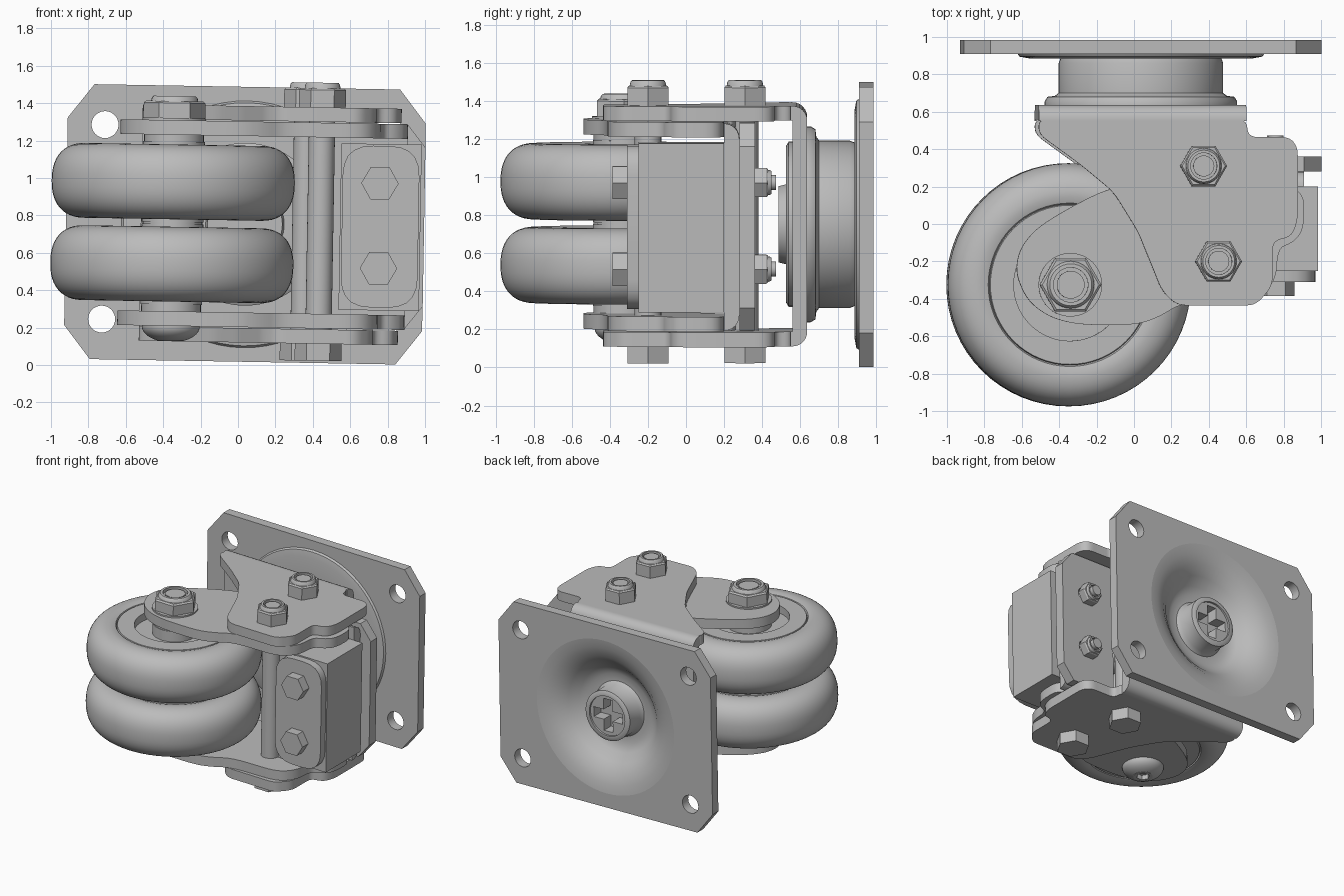
import bpy, bmesh, math
from mathutils import Matrix, Vector

cube = bpy.data.objects.get("Cube")
if cube:
    bpy.data.objects.remove(cube)

grey = bpy.data.materials.new("steel_grey")
grey.use_nodes = True
COLOUR = (0.5, 0.5, 0.5, 1)
grey.diffuse_color = COLOUR
grey.node_tree.nodes["Principled BSDF"].inputs["Base Color"].default_value = COLOUR

MID = 0.753                                   # height of the mirror plane
TILT = (Matrix.Translation((0, 0, MID)) @ Matrix.Rotation(math.radians(1), 4, 'Y')
        @ Matrix.Translation((0, 0, -MID)))
# Local (u, v, depth) to world for each depth axis
MAPS = {'z': lambda c: (c.x, c.y, c.z), 'y': lambda c: (c.x, c.z, c.y),
        'x': lambda c: (c.z, c.x, c.y)}


def finish(name, bm, axis, offset, angle=35):
    bmesh.ops.remove_doubles(bm, verts=bm.verts, dist=0.0005)
    for v in bm.verts:
        v.co = TILT @ Vector(MAPS[axis](v.co + Vector(offset)))
    bmesh.ops.recalc_face_normals(bm, faces=bm.faces)
    mesh = bpy.data.meshes.new(name)
    bm.to_mesh(mesh)
    bm.free()
    mesh.materials.append(grey)
    obj = bpy.data.objects.new(name, mesh)
    bpy.context.collection.objects.link(obj)
    bpy.context.view_layer.objects.active = obj
    bpy.ops.object.select_all(action='DESELECT')
    obj.select_set(True)
    bpy.ops.object.shade_smooth_by_angle(angle=math.radians(angle))
    return obj


def fillet(points, radius, steps=5):
    """Round every corner of a closed outline."""
    out = []
    pts = [Vector(p) for p in points]
    for i, p in enumerate(pts):
        a, b = pts[i - 1] - p, pts[(i + 1) % len(pts)] - p
        p0 = p + a.normalized() * min(radius, a.length * 0.45)
        p1 = p + b.normalized() * min(radius, b.length * 0.45)
        for k in range(steps + 1):
            t = k / steps
            out.append(p0 * (1 - t) ** 2 + p * 2 * t * (1 - t) + p1 * t * t)
    return out


def circle(u, v, r, n=32):
    return [(u + r * math.cos(math.tau * k / n), v + r * math.sin(math.tau * k / n))
            for k in range(n)]


def rect(u0, u1, v0, v1):
    return [(u0, v0), (u1, v0), (u1, v1), (u0, v1)]


def slab(name, outline, d0, d1, axis='z', holes=()):
    """Extrude a flat outline, with holes, from depth d0 to d1."""
    curve = bpy.data.curves.new(name, 'CURVE')
    curve.dimensions = '2D'
    curve.fill_mode = 'BOTH'
    curve.extrude = (d1 - d0) / 2
    for loop in (outline, *holes):
        spline = curve.splines.new('POLY')
        spline.points.add(len(loop) - 1)
        for sp, p in zip(spline.points, loop):
            sp.co = (p[0], p[1], 0, 1)
        spline.use_cyclic_u = True
    temp = bpy.data.objects.new(name + "_outline", curve)
    mesh = temp.to_mesh()
    bm = bmesh.new()
    bm.from_mesh(mesh)
    temp.to_mesh_clear()
    bpy.data.objects.remove(temp)
    bpy.data.curves.remove(curve)
    return finish(name, bm, axis, (0, 0, (d0 + d1) / 2))


def lathe(name, profile, u=0, v=0, axis='z', n=64, angle=35):
    """Spin a (radius, depth) profile round the depth axis."""
    bm = bmesh.new()
    verts = [bm.verts.new((r, 0, h)) for r, h in profile]
    edges = [bm.edges.new(pair) for pair in zip(verts, verts[1:])]
    bmesh.ops.spin(bm, geom=verts + edges, axis=(0, 0, 1), cent=(0, 0, 0),
                   angle=math.tau, steps=n, use_duplicate=False)
    return finish(name, bm, axis, (u, v, 0), angle)


def rod(name, r, d0, d1, u, v, axis='z', n=32):
    return lathe(name, [(0, d0), (r, d0), (r, d1), (0, d1)], u, v, axis, n)


def nut(name, r, d0, d1, u, v, axis='z'):
    """Hex nut with a locking collar and the bolt end inside it."""
    h = d1 - d0
    top = d0 + h * 0.78
    lathe(name, [(0, d0), (r, d0), (r, top - 0.01), (r * 0.92, top), (0, top)],
          u, v, axis, 6, 20)
    lathe(name + "_collar", [(r * 0.78, top - 0.01), (r * 0.74, d1 - 0.01), (r * 0.68, d1),
          (r * 0.56, d1), (r * 0.56, top)], u, v, axis, 32)
    rod(name + "_bolt_end", r * 0.45, d0, d1 - 0.008, u, v, axis)


# Mounting plate with bolt holes and swivel opening
CX = 0.037
w, h, cw, ch = 0.957, 0.735, 0.14, 0.18
corners = [(-w, -h + ch), (-w + cw, -h), (w - cw, -h), (w, -h + ch),
           (w, h - ch), (w - cw, h), (-w + cw, h), (-w, h - ch)]
holes = [circle(CX + sx * 0.757, MID + sz * 0.52, 0.072) for sx in (-1, 1) for sz in (-1, 1)]
slab("mounting_plate", [(CX + x, MID + z) for x, z in corners], 0.91, 0.985, 'y',
     holes + [circle(CX, MID, 0.62, 64)])

# Swivel: dished drum, flange, inner cap and slotted kingpin
lathe("swivel_dish", [(0.62, 0.985), (0.6, 0.982), (0.55, 0.972), (0.47, 0.945), (0.4, 0.89),
      (0.34, 0.83), (0.28, 0.80), (0.22, 0.80), (0.2, 0.83), (0.2, 0.955), (0.18, 0.965),
      (0.16, 0.965), (0.16, 0.86), (0, 0.86)], CX, MID, 'y')
lathe("swivel_drum", [(0.62, 0.91), (0.66, 0.91), (0.65, 0.895), (0.6, 0.886), (0.43, 0.886),
      (0.44, 0.86), (0.44, 0.7), (0.46, 0.685), (0.5, 0.68), (0.515, 0.655), (0.515, 0.63),
      (0, 0.63)], CX, MID, 'y')
a, b = 0.04, 0.13
cross = [(-a, -b), (a, -b), (a, -a), (b, -a), (b, a), (a, a),
         (a, b), (-a, b), (-a, a), (-b, a), (-b, -a), (-a, -a)]
slab("kingpin_cross", circle(CX, MID, 0.16), 0.86, 0.95, 'y',
     [[(CX + x, MID + z) for x, z in cross]])
lathe("swivel_inner_cap", [(0, 0.485), (0.2, 0.485), (0.21, 0.525), (0.41, 0.525),
      (0.435, 0.54), (0.435, 0.57), (0, 0.57)], CX, MID, 'y')


def bent_web(name, y_leg, y_in, y_out, half_in, half_out, x0, x1):
    """Back of a U bracket with rounded bends, swept along x."""
    t = y_out - y_in
    arc = [(y_out - t + t * math.sin(k * math.pi / 12),
            half_out - t + t * math.cos(k * math.pi / 12)) for k in range(7)]
    upper = [(y_leg, half_in), (y_leg, half_out)] + arc
    outer = upper[1:] + [(y, -z) for y, z in reversed(upper[1:])]
    inner = [(y_leg, -half_in), (y_in, -half_in), (y_in, half_in), (y_leg, half_in)]
    slab(name, [(y, MID + z) for y, z in outer + inner], x0, x1, 'x')


# Fork: two outer arms joined by a bent back
fork = fillet([(-0.52, 0.56), (-0.52, 0.48), (-0.3, 0.32), (-0.12, 0.17), (0.01, -0.04),
               (0.14, -0.36), (0.22, -0.435), (0.64, -0.435), (0.73, -0.33), (0.73, -0.09),
               (0.83, -0.07), (0.865, 0.02), (0.865, 0.41), (0.82, 0.465), (0.6, 0.465),
               (0.59, 0.56)], 0.05)
bent_web("fork_back", 0.55, 0.56, 0.637, 0.555, 0.632, -0.52, 0.59)

# Swing arms that carry the axle, joined behind the damper
swing = fillet([(-0.645, -0.26), (-0.62, -0.13), (-0.53, -0.02), (-0.35, 0.09), (-0.15, 0.19),
                (0.2, 0.26), (0.5, 0.26), (0.51, 0.2), (0.9, 0.2), (0.9, -0.03), (0.84, -0.1),
                (0.76, -0.13), (0.75, -0.3), (0.65, -0.41), (0.25, -0.42), (0.12, -0.5),
                (0.0, -0.54), (-0.3, -0.54), (-0.46, -0.5), (-0.58, -0.41)], 0.12)
bent_web("swing_arm_back", 0.2, 0.2, 0.28, 0.472, 0.545, 0.51, 0.9)

for label, s in (("upper", 1), ("lower", -1)):
    for part, outline, near, far in (("fork_arm", fork, 0.555, 0.632),
                                     ("swing_arm", swing, 0.472, 0.55)):
        d = sorted((MID + s * near, MID + s * far))
        slab(f"{label}_{part}", outline, d[0], d[1])

# Pivot and stop tubes with their bolts
for label, x, y in (("stop", 0.36, 0.31), ("pivot", 0.44, -0.2)):
    rod(label + "_tube", 0.07, 0.19, 1.32, x, y)
    nut(label + "_nut", 0.125, 1.385, 1.517, x, y)
    rod(label + "_bolt_head", 0.125, 0.03, 0.122, x, y, n=6)

# Twin wheels with rounded tread and recessed hub
AX, AY = -0.35, -0.325
tread = [(0.47 + 0.18 * math.cos(t) ** 0.85, 0.2 * math.sin(t) ** 0.85)
         for t in (math.pi / 2 * (1 - k / 12) for k in range(12))]
half = [(0, 0.215), (0.165, 0.215), (0.165, 0.13), (0.3, 0.13), (0.3, 0.19), (0.425, 0.19),
        (0.43, 0.175), (0.437, 0.19)] + tread + [(0.65, 0)]
profile = half + [(r, -z) for r, z in reversed(half[:-1])]
for label, z in (("upper", 0.22), ("lower", -0.22)):
    lathe(label + "_wheel", [(r, MID + z + d) for r, d in profile], AX, AY)

# Axle with spacer, nut and domed socket head
rod("axle_spacer", 0.16, 0.27, 1.235, AX, AY)
lathe("axle_washer", [(0, 1.3), (0.17, 1.3), (0.17, 1.315), (0, 1.315)], AX, AY)
nut("axle_nut", 0.165, 1.31, 1.432, AX, AY)
dome = [(0.155 * math.cos(t), 0.2 - 0.085 * math.sin(t))
        for t in (k * math.pi / 20 for k in range(8))]
lathe("axle_dome_head", [(0.155, 0.21)] + dome, AX, AY)
slab("axle_socket", circle(AX, AY, 0.072), 0.123, 0.19, holes=[circle(AX, AY, 0.05, 6)])
rod("axle_socket_floor", 0.07, 0.16, 0.2, AX, AY)

# Damper block between slotted web plate and rounded clamp plate
slab("damper_block", rect(0.545, 0.975, 0.305, 1.195), -0.25, 0.2, 'y')
slab("clamp_plate", fillet(rect(0.555, 0.965, 0.32, 1.185), 0.16), -0.31, -0.25, 'y')
BOLT_Z = (0.53, 0.985)
slots = [fillet(rect(0.66, 0.84, z - 0.045, z + 0.045), 0.04) for z in BOLT_Z]
slab("web_plate", [(0.51, 0.21), (0.9, 0.21), (0.995, 0.33), (0.995, 1.18), (0.9, 1.3),
                   (0.51, 1.3)], 0.28, 0.362, 'y', slots)
for label, z in zip(("lower", "upper"), BOLT_Z):
    rod(label + "_clamp_bolt", 0.1, -0.385, -0.31, 0.755, z, 'y', 6)
    nut(label + "_clamp_nut", 0.088, 0.362, 0.45, 0.755, z, 'y')
    rod(label + "_clamp_shank", 0.04, 0.2, 0.472, 0.755, z, 'y')
